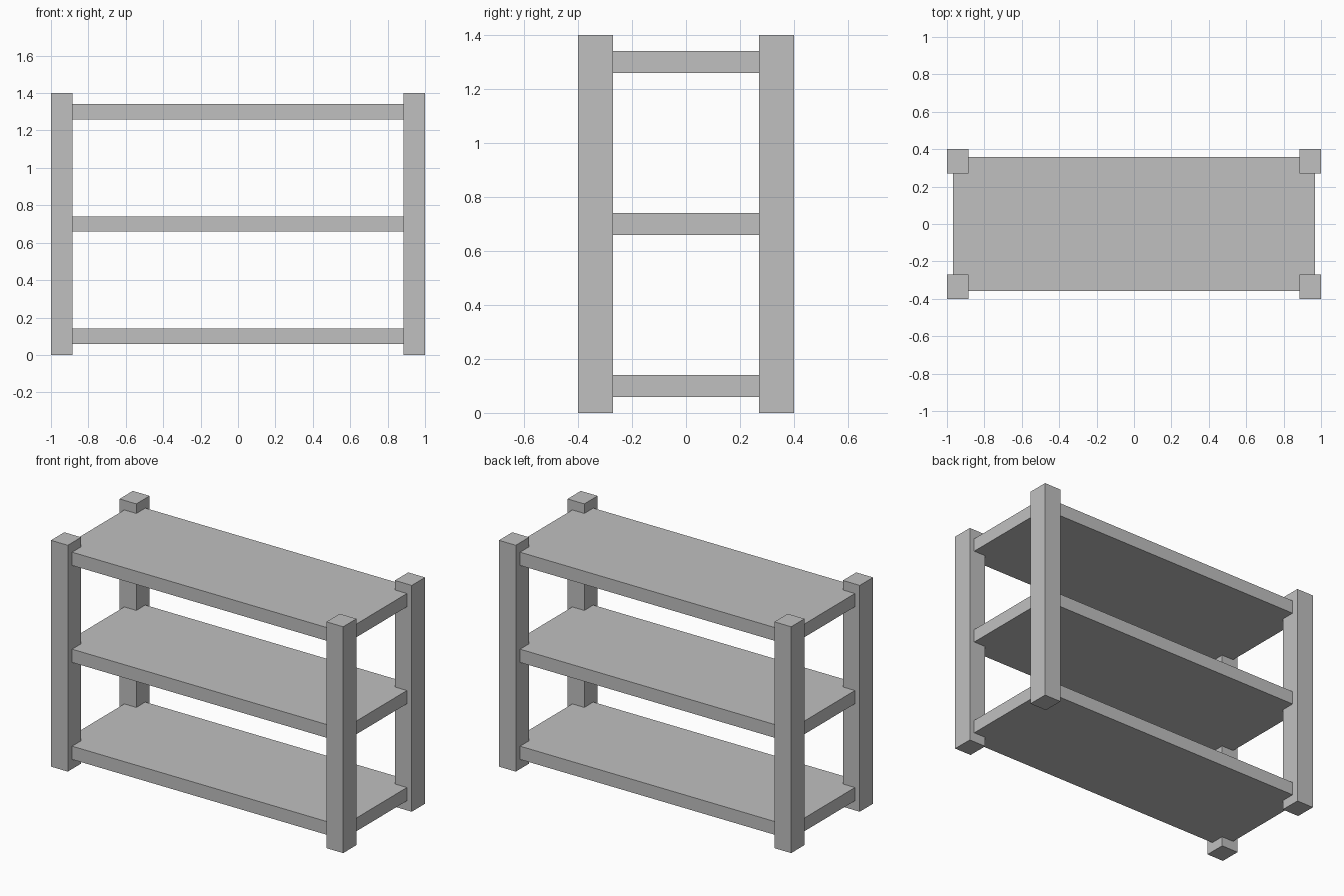
import bpy

if "Cube" in bpy.data.objects:
    bpy.data.objects.remove(bpy.data.objects["Cube"])

grey = bpy.data.materials.new("plain grey")
grey.diffuse_color = (0.53, 0.53, 0.53, 1)
grey.use_nodes = True
grey.node_tree.nodes["Principled BSDF"].inputs["Base Color"].default_value = grey.diffuse_color


def box(name, centre, size):
    bpy.ops.mesh.primitive_cube_add(size=1, location=centre)
    obj = bpy.context.object
    obj.name = name
    obj.scale = size
    bpy.ops.object.transform_apply(location=False, rotation=False, scale=True)
    obj.data.materials.append(grey)
    return obj


# Four corner posts
post_w, post_d, height = 0.115, 0.13, 1.4
for y_name, sy in (("front", -1), ("back", 1)):
    for x_name, sx in (("left", -1), ("right", 1)):
        box(f"{y_name}_{x_name}_post",
            (sx * (1 - post_w / 2), sy * (0.4 - post_d / 2), height / 2),
            (post_w, post_d, height))

# Three shelves, let into the posts
for name, z in (("bottom", 0.1), ("middle", 0.7), ("top", 1.3)):
    box(f"{name}_shelf", (0, 0, z), (1.934, 0.715, 0.082))
